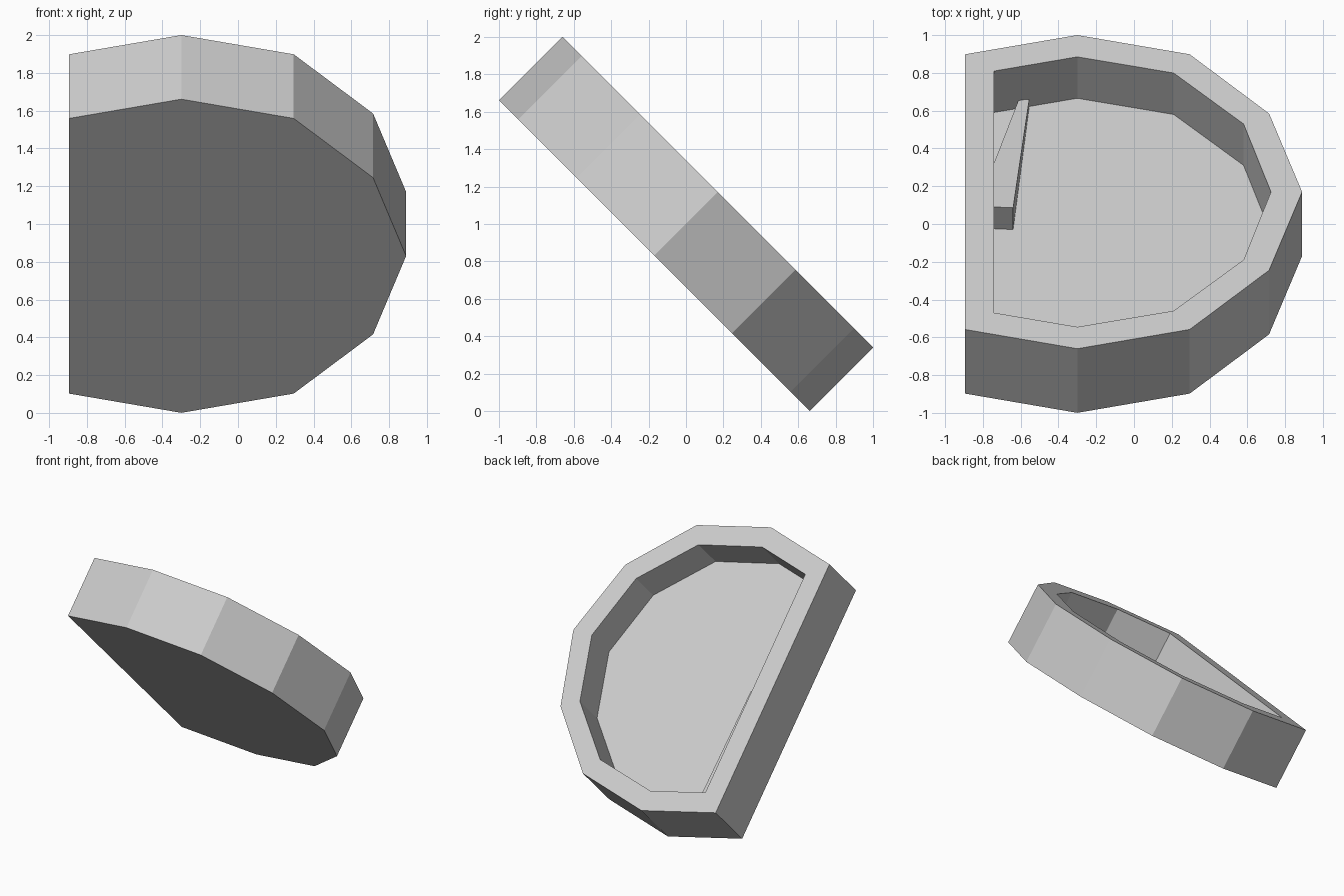
import bpy, bmesh, math
from mathutils import Matrix, Vector

if "Cube" in bpy.data.objects:
    bpy.data.objects.remove(bpy.data.objects["Cube"])

# Everything is laid out flat, rim at z = 0, then tipped 45 degrees
TILT = Matrix.Translation((0, 0.17, 1.17)) @ Matrix.Rotation(math.radians(-45), 4, 'X')
THICKNESS, DEPTH = 0.48, 0.31

grey = bpy.data.materials.new("light_grey")
grey.use_nodes = True
colour = (0.6, 0.6, 0.6, 1)
grey.diffuse_color = colour
grey.node_tree.nodes["Principled BSDF"].inputs["Base Color"].default_value = colour


def finish(name, bm):
    bmesh.ops.recalc_face_normals(bm, faces=bm.faces)
    bm.transform(TILT)
    mesh = bpy.data.meshes.new(name)
    bm.to_mesh(mesh)
    bm.free()
    mesh.materials.append(grey)
    obj = bpy.data.objects.new(name, mesh)
    bpy.context.collection.objects.link(obj)
    return obj


def mirrored(half):
    """Close a half outline ending on the x axis by reflecting it."""
    return half + [(x, -y) for x, y in reversed(half[:-1])]


def loft(name, rings):
    """Skin a stack of matching rings and cap both ends."""
    bm = bmesh.new()
    loops = [[bm.verts.new(p) for p in ring] for ring in rings]
    for a, b in zip(loops, loops[1:]):
        for i in range(len(a)):
            j = (i + 1) % len(a)
            bm.faces.new((a[i], a[j], b[j], b[i]))
    bm.faces.new(loops[0])
    bm.faces.new(loops[-1])
    return finish(name, bm)


def at(outline, z):
    return [Vector((x, y, z)) for x, y in outline]


# D-shaped tray with a recess
outer = mirrored([(-0.895, 1.03), (-0.30, 1.174), (0.295, 1.03), (0.715, 0.587), (0.89, 0)])
inner = mirrored([(-0.74, 0.905), (-0.30, 1.011), (0.21, 0.89), (0.58, 0.509), (0.725, 0)])
loft("tray", [at(outer, -THICKNESS), at(outer, 0), at(inner, 0), at(inner, -DEPTH)])

# Tapered wedge against the straight wall, its thick end toward the middle
wedge = [(-0.83, 0.04), (-0.64, 0.028), (-0.555, 0.945), (-0.61, 0.945)]
heights = [0.163, 0.163, 0.057, 0.057]
top = [Vector((x, y, h - DEPTH)) for (x, y), h in zip(wedge, heights)]
loft("wedge", [at(wedge, -DEPTH - 0.02), top])
